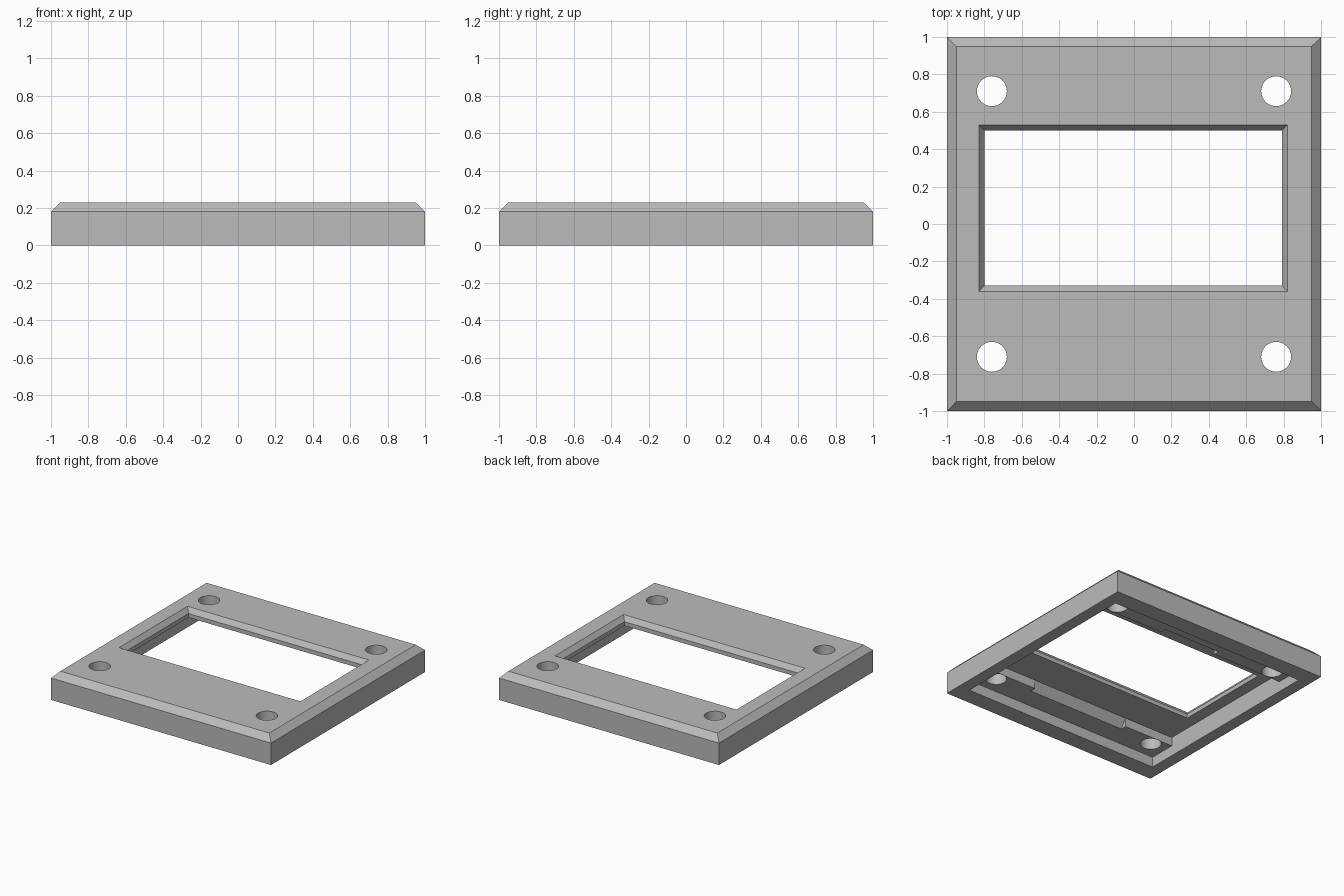
import bpy, bmesh, math

if "Cube" in bpy.data.objects:
    bpy.data.objects.remove(bpy.data.objects["Cube"], do_unlink=True)

grey = bpy.data.materials.new("plain grey")
grey.use_nodes = True
colour = (0.5, 0.5, 0.5, 1)
grey.diffuse_color = colour
grey.node_tree.nodes["Principled BSDF"].inputs["Base Color"].default_value = colour


def finish(name, bm):
    bmesh.ops.recalc_face_normals(bm, faces=bm.faces[:])
    mesh = bpy.data.meshes.new(name)
    bm.to_mesh(mesh)
    bm.free()
    mesh.materials.append(grey)
    obj = bpy.data.objects.new(name, mesh)
    bpy.context.collection.objects.link(obj)
    return obj


def loft(name, rings):
    """Solid through point rings of equal length, capped at both ends."""
    bm = bmesh.new()
    loops = [[bm.verts.new(p) for p in ring] for ring in rings]
    n = len(loops[0])
    for a, b in zip(loops, loops[1:]):
        for i in range(n):
            j = (i + 1) % n
            bm.faces.new((a[i], a[j], b[j], b[i]))
    bm.faces.new(loops[0])
    bm.faces.new(loops[-1])
    return finish(name, bm)


def rect(x0, x1, y0, y1, z):
    return [(x0, y0, z), (x1, y0, z), (x1, y1, z), (x0, y1, z)]


def square(hx, hy, z):
    return rect(-hx, hx, -hy, hy, z)


def cut(target, cutter):
    mod = target.modifiers.new("cut", "BOOLEAN")
    mod.operation = "DIFFERENCE"
    mod.solver = "EXACT"
    mod.object = cutter
    cutter.hide_render = True
    bpy.context.view_layer.objects.active = target
    bpy.ops.object.modifier_apply(modifier=mod.name)
    bpy.data.objects.remove(cutter, do_unlink=True)


TOP, LEDGE, ROOF = 0.23, 0.085, 0.157

# Plate with chamfered top edge
plate = loft("cover_plate", [square(1, 1, 0), square(1, 1, 0.18), square(0.95, 0.95, TOP)])

# Hollow underside: shallow pocket over the ledges, deeper one between them
cut(plate, loft("shallow_pocket", [square(0.9, 0.855, -0.1), square(0.9, 0.855, LEDGE)]))
cut(plate, loft("deep_pocket", [square(0.9, 0.63, -0.1), square(0.9, 0.63, ROOF)]))

# Window with a short straight lip and a flared top
cut(plate, loft("window", [
    rect(-0.8, 0.79, -0.33, 0.5, 0.05),
    rect(-0.8, 0.79, -0.33, 0.5, 0.19),
    rect(-0.83, 0.82, -0.36, 0.53, TOP),
    rect(-0.83, 0.82, -0.36, 0.53, TOP + 0.1)]))

# Sloped notch in the inner edge of each ledge
for side, half in ((-1, 0.445), (1, 0.26)):
    profile = [(0.6, ROOF), (0.63, ROOF), (0.68, LEDGE), (0.68, 0.04), (0.6, 0.04)]
    cut(plate, loft("notch", [[(x, side * y, z) for y, z in profile] for x in (-half, half)]))

# Four screw holes
for x in (-0.76, 0.76):
    for y in (-0.71, 0.71):
        ring = [(x + 0.08 * math.cos(math.tau * i / 40), y + 0.08 * math.sin(math.tau * i / 40))
                for i in range(40)]
        cut(plate, loft("screw_hole", [[(px, py, z) for px, py in ring] for z in (-0.1, 0.4)]))

bpy.ops.object.select_all(action="DESELECT")
plate.select_set(True)
bpy.context.view_layer.objects.active = plate
bpy.ops.object.shade_smooth_by_angle(angle=math.radians(25))
